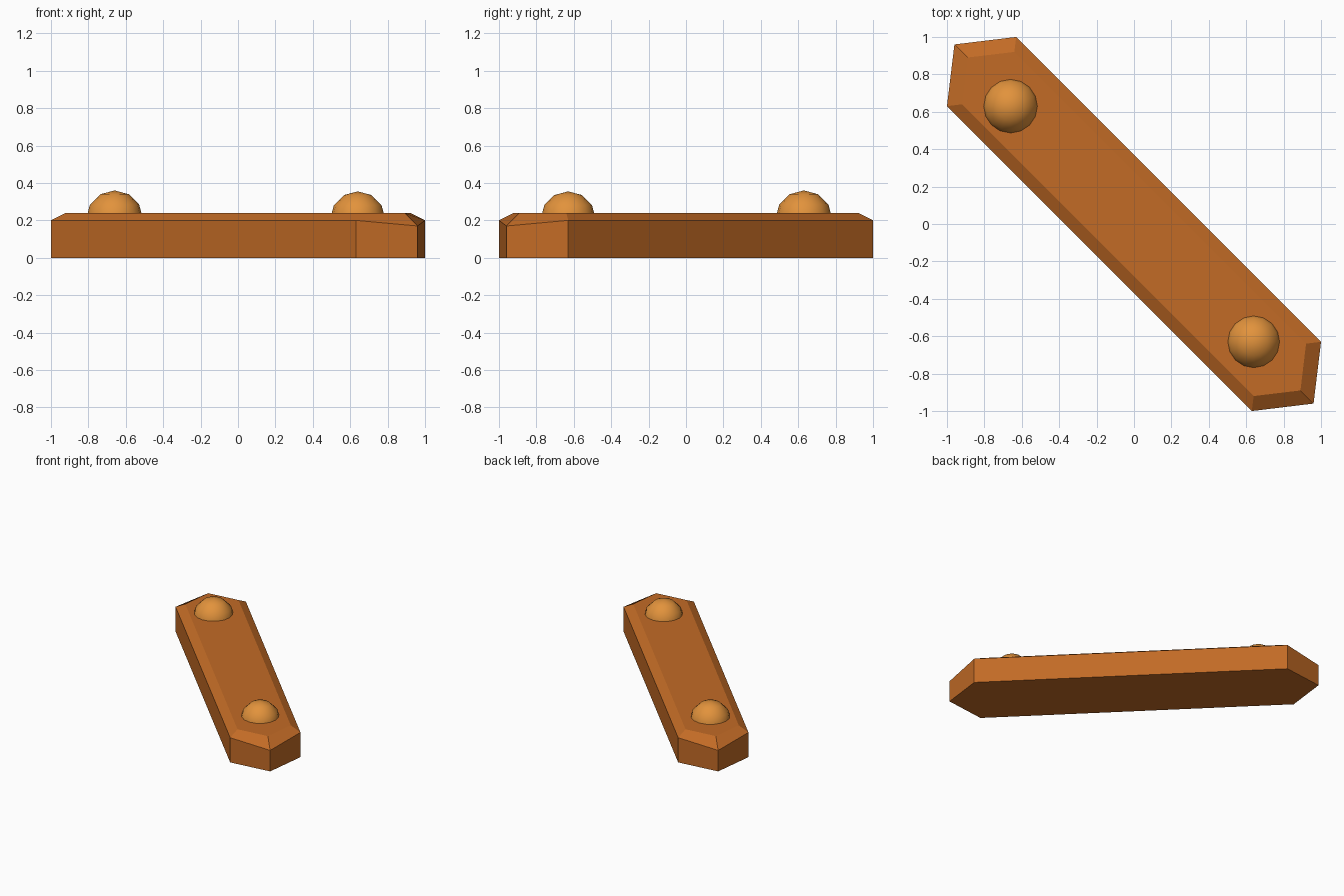
import bpy, bmesh

if "Cube" in bpy.data.objects:
    bpy.data.objects.remove(bpy.data.objects["Cube"], do_unlink=True)


def material(name, rgb):
    m = bpy.data.materials.new(name)
    m.use_nodes = True
    m.diffuse_color = (*rgb, 1)
    m.node_tree.nodes["Principled BSDF"].inputs["Base Color"].default_value = (*rgb, 1)
    return m


wood = material("brown_wood", (0.54, 0.147, 0.019))
peg_colour = material("light_orange_wood", (0.76, 0.29, 0.045))


def finish(name, bm, mat):
    bmesh.ops.recalc_face_normals(bm, faces=bm.faces)
    mesh = bpy.data.meshes.new(name)
    bm.to_mesh(mesh)
    bm.free()
    mesh.materials.append(mat)
    obj = bpy.data.objects.new(name, mesh)
    bpy.context.collection.objects.link(obj)
    return obj


def both_ends(half):
    """Repeat one end of the outline, turned half a turn about z."""
    return half + [(-x, -y, z) for x, y, z in half]


# Plank: pointed outline, dipped rim at the tips and a chamfered top
rim = both_ends([(1, -0.63, 0.2), (0.96, -0.96, 0.17), (0.63, -1, 0.2)])
top = both_ends([(0.92, -0.64, 0.24), (0.89, -0.89, 0.24), (0.64, -0.92, 0.24)])
base = [(x, y, 0) for x, y, z in rim]

bm = bmesh.new()
rings = [[bm.verts.new(p) for p in ring] for ring in (base, rim, top)]
for low, high in zip(rings, rings[1:]):
    for i in range(len(low)):
        j = (i + 1) % len(low)
        bm.faces.new((low[i], low[j], high[j], high[i]))
bm.faces.new(rings[0])
bm.faces.new(rings[-1])
finish("plank", bm, wood)

# Rounded pegs sunk into each end of the plank
for name, x, y, radius in (("right_peg", -0.66, 0.63, 0.152),
                           ("left_peg", 0.64, -0.63, 0.147)):
    bm = bmesh.new()
    bmesh.ops.create_uvsphere(bm, u_segments=16, v_segments=6, radius=radius)
    for face in bm.faces:
        face.smooth = True
    peg = finish(name, bm, peg_colour)
    peg.location = (x, y, 0.208)
